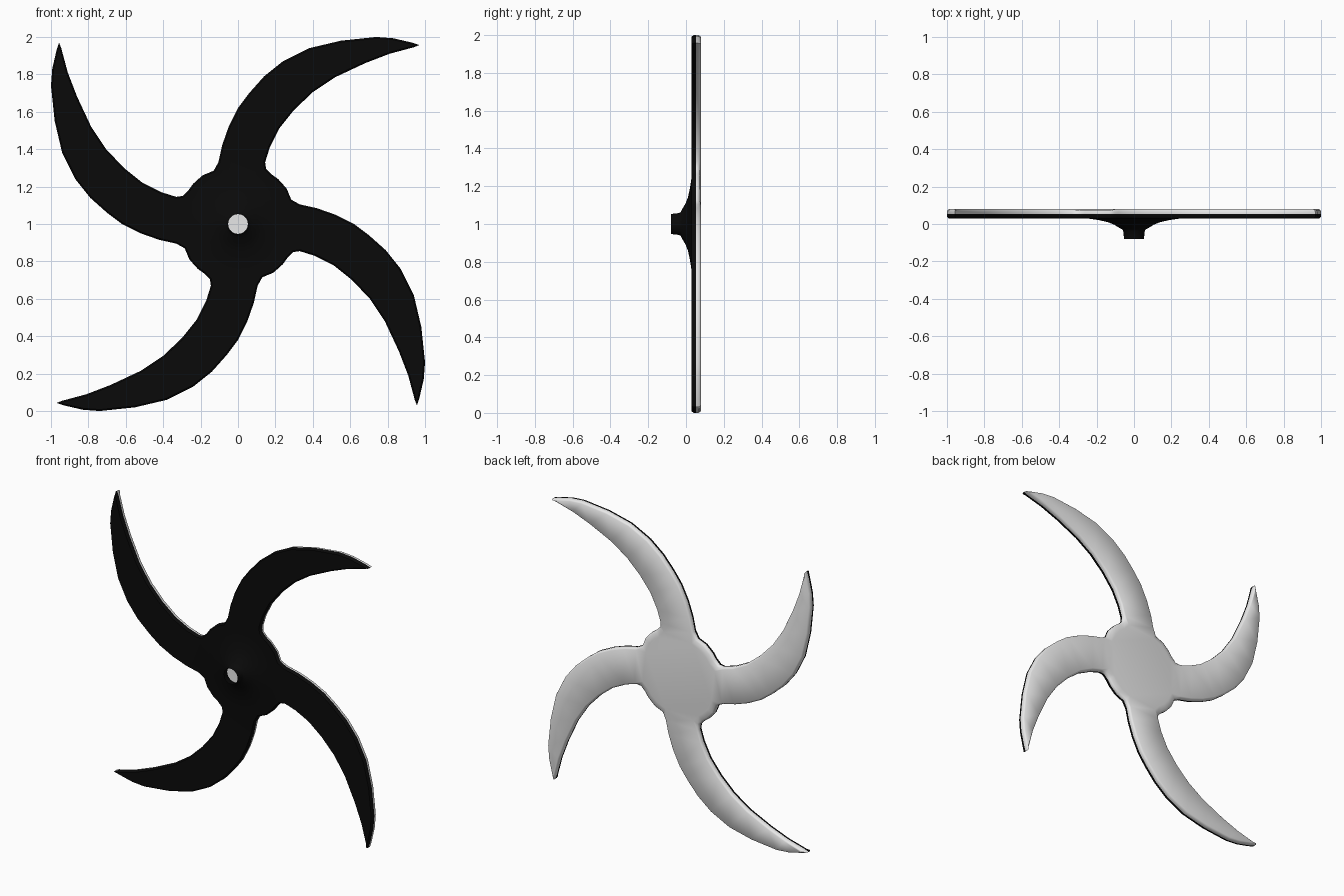
import bpy, bmesh, math
from mathutils import Vector

if "Cube" in bpy.data.objects:
    bpy.data.objects.remove(bpy.data.objects["Cube"])


def material(name, v):
    m = bpy.data.materials.new(name)
    m.diffuse_color = (v, v, v, 1)
    m.use_nodes = True
    m.node_tree.nodes["Principled BSDF"].inputs["Base Color"].default_value = m.diffuse_color
    return m


BLACK = material("black", 0.003)
LIGHT = material("light grey", 0.8)

# Outline of one blade and one hub arc, about the hub centre (x, z)
QUARTER = [(-0.13, .285), (-.105, .33), (-.085, .42), (-.05, .52), (0, .62), (.06, .70),
           (.14, .79), (.24, .87), (.38, .94), (.55, .98), (.74, 1.0), (.83, .993), (.93, .97),
           (.97, .957), (.94, .945), (.81, .91), (.68, .86), (.52, .785), (.40, .705), (.30, .61),
           (.22, .51), (.17, .41), (.145, .33), (.15, .295), (.18, .265), (.215, .24), (.26, .19)]
ARC = {0, 23, 24, 25, 26}   # hub arc points, which slope more on the back


def smooth_object(name, bm, mat, angle=40):
    me = bpy.data.meshes.new(name)
    bm.to_mesh(me)
    bm.free()
    me.materials.append(mat)
    ob = bpy.data.objects.new(name, me)
    bpy.context.collection.objects.link(ob)
    bpy.ops.object.select_all(action='DESELECT')
    ob.select_set(True)
    bpy.context.view_layer.objects.active = ob
    bpy.ops.object.shade_smooth_by_angle(angle=math.radians(angle))
    return ob


# Four quarters, turned clockwise
outline = []
for k in range(4):
    for x, z in QUARTER:
        for _ in range(k):
            x, z = z, -x
        outline.append(Vector((x, z)))
N = len(outline)


def inset(d, d_arc):
    pts = []
    for i, p in enumerate(outline):
        t = (outline[(i + 1) % N] - outline[i - 1]).normalized()
        n = Vector((t.y, -t.x))          # inward, outline runs clockwise
        pts.append(p + n * (d_arc if i % len(QUARTER) in ARC else d))
    return pts


def ring(bm, pts, y):
    return [bm.verts.new((p[0], y, p[1] + 1)) for p in pts]


def bridge(bm, a, b):
    n = len(a)
    for i in range(n):
        j = (i + 1) % n
        bm.faces.new((a[i], a[j], b[j], b[i]))


def loop_edges(bm, r):
    return [bm.edges.get((r[i], r[(i + 1) % len(r)])) or
            bm.edges.new((r[i], r[(i + 1) % len(r)])) for i in range(len(r))]


def circle(r, n=24):
    return [(r * math.cos(2 * math.pi * i / n), r * math.sin(2 * math.pi * i / n)) for i in range(n)]


# Front sheet: black face, front half of the rim, flared open hub tube
bm = bmesh.new()
rim = ring(bm, outline, .053)
edge = ring(bm, outline, .04)
face = ring(bm, inset(.008, .008), .03)
bridge(bm, rim, edge)
bridge(bm, edge, face)
hub = [ring(bm, circle(r), y) for r, y in
       [(.25, .03), (.19, .021), (.14, .01), (.105, -.004), (.08, -.02), (.064, -.028),
        (.058, -.035), (.053, -.08)]]
for a, b in zip(hub, hub[1:]):
    bridge(bm, a, b)
bmesh.ops.triangle_fill(bm, edges=loop_edges(bm, face) + loop_edges(bm, hub[0]), use_beauty=True)
bmesh.ops.recalc_face_normals(bm, faces=bm.faces)
bm.normal_update()
if sum(f.normal.y * f.calc_area() for f in bm.faces) > 0:
    bmesh.ops.reverse_faces(bm, faces=bm.faces)
smooth_object("front_blades_and_hub", bm, BLACK)

# Back sheet: light face and back half of the rim
bm = bmesh.new()
rim = ring(bm, outline, .053)
edge = ring(bm, outline, .065)
mid = ring(bm, inset(.004, .012), .074)
face = ring(bm, inset(.011, .045), .08)
for a, b in ((rim, edge), (edge, mid), (mid, face)):
    bridge(bm, a, b)
bmesh.ops.triangle_fill(bm, edges=loop_edges(bm, face), use_beauty=True)
bmesh.ops.recalc_face_normals(bm, faces=bm.faces)
bm.normal_update()
if sum(f.normal.y * f.calc_area() for f in bm.faces) < 0:
    bmesh.ops.reverse_faces(bm, faces=bm.faces)
smooth_object("back_blades", bm, LIGHT, 60)
